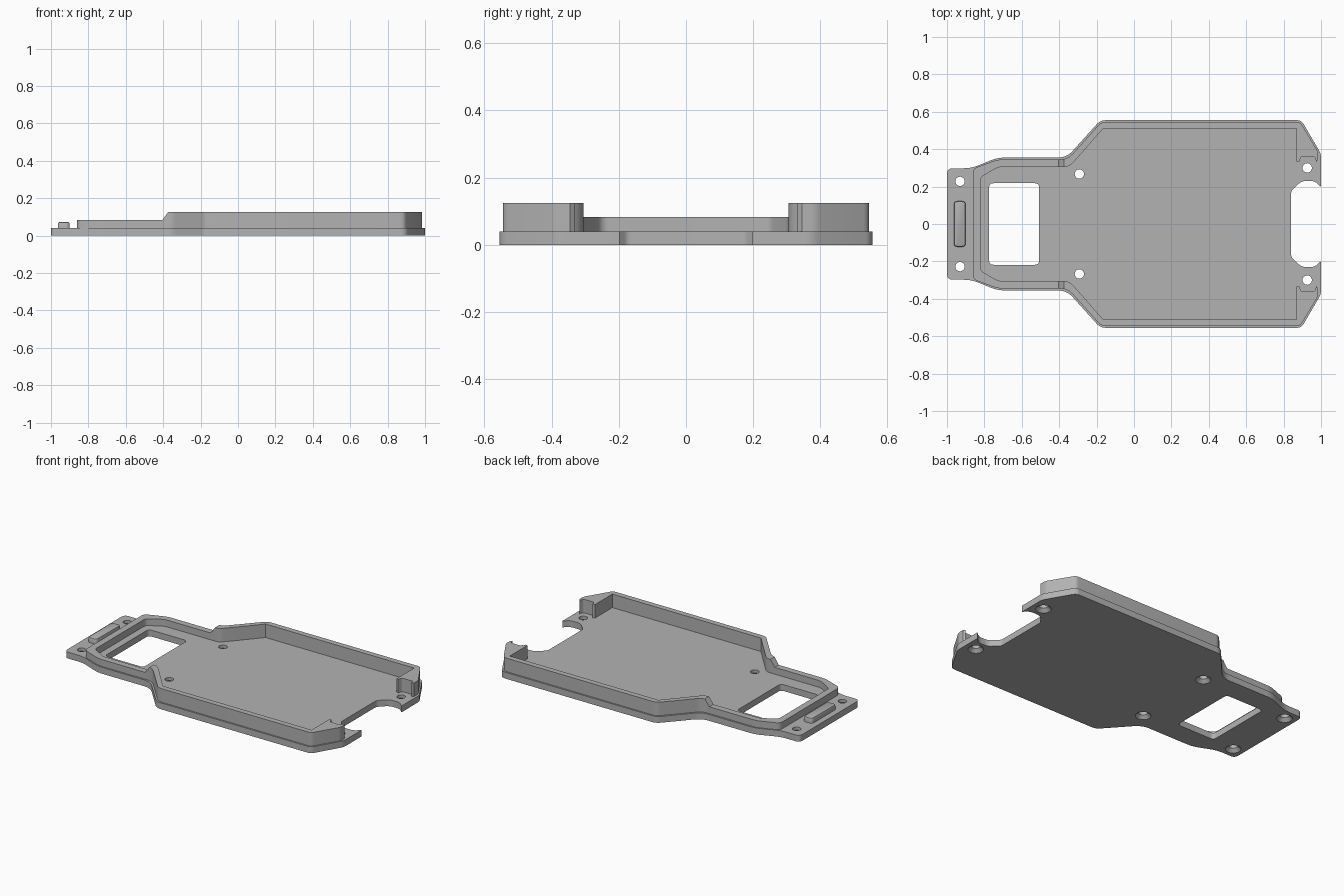
import bpy, bmesh, math
from mathutils import Vector

if "Cube" in bpy.data.objects:
    bpy.data.objects.remove(bpy.data.objects["Cube"])

grey = bpy.data.materials.new("plain_grey")
grey.diffuse_color = (0.45, 0.45, 0.45, 1)
grey.use_nodes = True
grey.node_tree.nodes["Principled BSDF"].inputs["Base Color"].default_value = grey.diffuse_color


def make(name, bm):
    bmesh.ops.recalc_face_normals(bm, faces=bm.faces)
    me = bpy.data.meshes.new(name)
    bm.to_mesh(me)
    bm.free()
    me.materials.append(grey)
    ob = bpy.data.objects.new(name, me)
    bpy.context.collection.objects.link(ob)
    return ob


def rounded(points, steps=6):
    """Round each (x, y, d) corner, starting the curve d away from it."""
    out = []
    for i, (x, y, d) in enumerate(points):
        p = Vector((x, y))
        if d == 0:
            out.append(p)
            continue
        a = Vector(points[i - 1][:2]) - p
        b = Vector(points[(i + 1) % len(points)][:2]) - p
        a, b = p + a.normalized() * d, p + b.normalized() * d
        for k in range(steps + 1):
            t = k / steps
            out.append(a * (1 - t) ** 2 + p * 2 * t * (1 - t) + b * t * t)
    return out


def mirrored(half):
    """Close a +y half outline with its -y mirror image."""
    return half + [(x, -y, d) for x, y, d in reversed(half)]


def prism(name, points, z0, z1):
    bm = bmesh.new()
    face = bm.faces.new([bm.verts.new((p.x, p.y, z0)) for p in rounded(points)])
    ext = bmesh.ops.extrude_face_region(bm, geom=[face])
    for v in ext["geom"]:
        if isinstance(v, bmesh.types.BMVert):
            v.co.z = z1
    return make(name, bm)


def cone(name, x, y, r0, r1, z0, z1):
    bm = bmesh.new()
    bmesh.ops.create_cone(bm, cap_ends=True, segments=32, radius1=r0, radius2=r1, depth=z1 - z0)
    bmesh.ops.translate(bm, verts=bm.verts, vec=(x, y, (z0 + z1) / 2))
    return make(name, bm)


def boolean(ob, other, op):
    mod = ob.modifiers.new(op, "BOOLEAN")
    mod.operation, mod.object, mod.solver = op, other, "EXACT"
    bpy.context.view_layer.objects.active = ob
    bpy.ops.object.modifier_apply(modifier=mod.name)
    bpy.data.objects.remove(other)


# Base plate with the end notch
tray = prism("tray", mirrored([
    (-1, 0.298, 0.03), (-0.87, 0.298, 0.04), (-0.73, 0.355, 0.04), (-0.36, 0.355, 0.05),
    (-0.18, 0.555, 0.03), (0.895, 0.555, 0.025), (1, 0.375, 0.02), (1, 0.198, 0),
    (0.965, 0.23, 0.02), (0.895, 0.23, 0.025), (0.84, 0.175, 0.012)]), 0, 0.04)

# Rim wall: outer line, pocketed end posts, inner line
rim = prism("rim", mirrored([
    (0.82 * -1, 0.25, 0.02), (-0.725, 0.305, 0.02), (-0.345, 0.305, 0.03), (-0.165, 0.51, 0),
    (0.87, 0.51, 0), (0.87, 0.335, 0), (0.883, 0.332, 0), (0.893, 0.36, 0.008),
    (0.965, 0.36, 0.008), (0.975, 0.332, 0), (0.985, 0.345, 0), (0.985, 0.385, 0.015),
    (0.889, 0.545, 0.02), (-0.175, 0.545, 0.025), (-0.355, 0.345, 0.04),
    (-0.73, 0.345, 0.03), (-0.862, 0.295, 0.025)])[:17] + [
    (x, -y, d) for x, y, d in reversed([
        (-0.82, 0.25, 0.02), (-0.725, 0.305, 0.02), (-0.345, 0.305, 0.03), (-0.165, 0.51, 0),
        (0.87, 0.51, 0), (0.87, 0.335, 0), (0.883, 0.332, 0), (0.893, 0.36, 0.008),
        (0.965, 0.36, 0.008), (0.975, 0.332, 0), (0.985, 0.345, 0), (0.985, 0.385, 0.015),
        (0.889, 0.545, 0.02), (-0.175, 0.545, 0.025), (-0.355, 0.345, 0.04),
        (-0.73, 0.345, 0.03), (-0.862, 0.295, 0.025)])], 0.02, 0.125)

# Lower the narrow end of the rim, with a short ramp
bm = bmesh.new()
side = [(-1.1, 0.083), (-0.405, 0.083), (-0.37, 0.13), (-0.37, 0.2), (-1.1, 0.2)]
face = bm.faces.new([bm.verts.new((x, -0.7, z)) for x, z in side])
ext = bmesh.ops.extrude_face_region(bm, geom=[face])
bmesh.ops.translate(bm, vec=(0, 1.4, 0),
                    verts=[v for v in ext["geom"] if isinstance(v, bmesh.types.BMVert)])
boolean(rim, make("step_cutter", bm), "DIFFERENCE")
boolean(tray, rim, "UNION")

# Rectangular window
boolean(tray, prism("window_cutter", mirrored([(-0.775, 0.218, 0.025), (-0.507, 0.218, 0.025)]),
                    -0.1, 0.2), "DIFFERENCE")

# Screw holes, countersunk from below
for x, y in ((-0.93, 0.228), (-0.292, 0.267), (0.926, 0.3)):
    for s in (1, -1):
        boolean(tray, cone("hole_cutter", x, s * y, 0.025, 0.025, -0.1, 0.1), "DIFFERENCE")
        boolean(tray, cone("sink_cutter", x, s * y, 0.05, 0.02, -0.005, 0.025), "DIFFERENCE")

# Raised bar on the end tab
bar = prism("end_bar", mirrored([(-0.963, 0.122, 0.02), (-0.9, 0.122, 0.02)]), 0.04, 0.073)
bm = bmesh.new()
bm.from_mesh(bar.data)
top = [e for e in bm.edges if all(v.co.z > 0.07 for v in e.verts)]
bmesh.ops.bevel(bm, geom=top, offset=0.01, segments=2, profile=0.5, affect="EDGES")
bm.to_mesh(bar.data)
bm.free()

for ob in (tray, bar):
    bpy.ops.object.select_all(action="DESELECT")
    ob.select_set(True)
    bpy.context.view_layer.objects.active = ob
    bpy.ops.object.shade_smooth_by_angle(angle=math.radians(25))
